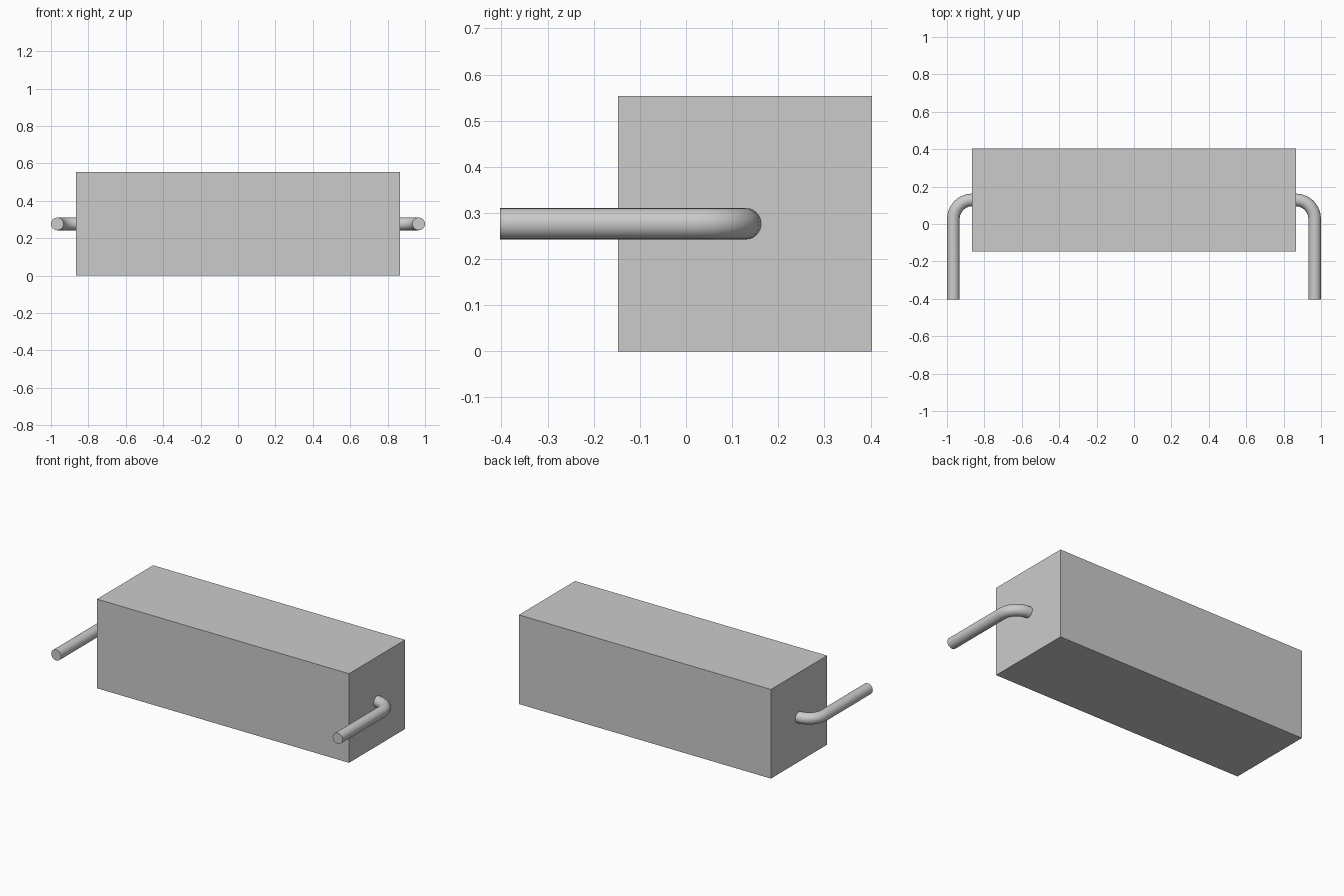
import bpy, bmesh
from math import sin, cos, pi

if "Cube" in bpy.data.objects:
    bpy.data.objects.remove(bpy.data.objects["Cube"])

BOX_X, Y0, Y1, H = 0.865, -0.147, 0.403, 0.553   # body extents
R, BEND, SIDES, STEPS = 0.034, 0.101, 24, 6      # lead radius, bend radius
BEND_Y = 0.028                                   # centre of the bend


def finish(bm, name):
    bmesh.ops.recalc_face_normals(bm, faces=bm.faces)
    mesh = bpy.data.meshes.new(name)
    bm.to_mesh(mesh)
    bm.free()
    obj = bpy.data.objects.new(name, mesh)
    bpy.context.collection.objects.link(obj)
    return obj


# Rectangular body
bm = bmesh.new()
bmesh.ops.create_cube(bm, size=1)
for v in bm.verts:
    v.co = (v.co.x * 2 * BOX_X, v.co.y * (Y1 - Y0) + (Y0 + Y1) / 2, (v.co.z + 0.5) * H)
finish(bm, "body")


def make_lead(name, side):
    """Round wire: straight leg, then a quarter bend into the body end."""
    stations = [(BOX_X + BEND, -0.403, 0)]
    for i in range(STEPS + 1):
        a = i / STEPS * pi / 2
        stations.append((BOX_X + BEND * cos(a), BEND_Y + BEND * sin(a), a))
    bm = bmesh.new()
    rings = []
    for x, y, a in stations:
        ring = []
        for k in range(SIDES):
            t = 2 * pi * k / SIDES
            off = R * cos(t)
            ring.append(bm.verts.new((side * (x + off * cos(a)), y + off * sin(a),
                                      H / 2 + R * sin(t))))
        rings.append(ring)
    for p, q in zip(rings, rings[1:]):
        for k in range(SIDES):
            n = (k + 1) % SIDES
            bm.faces.new((p[k], p[n], q[n], q[k]))
    bm.faces.new(rings[0])
    bm.faces.new(rings[-1])
    obj = finish(bm, name)
    bpy.ops.object.select_all(action='DESELECT')
    obj.select_set(True)
    bpy.context.view_layer.objects.active = obj
    bpy.ops.object.shade_smooth_by_angle(angle=pi / 6)


# Bent wire leads at both ends
make_lead("right_lead", 1)
make_lead("left_lead", -1)
